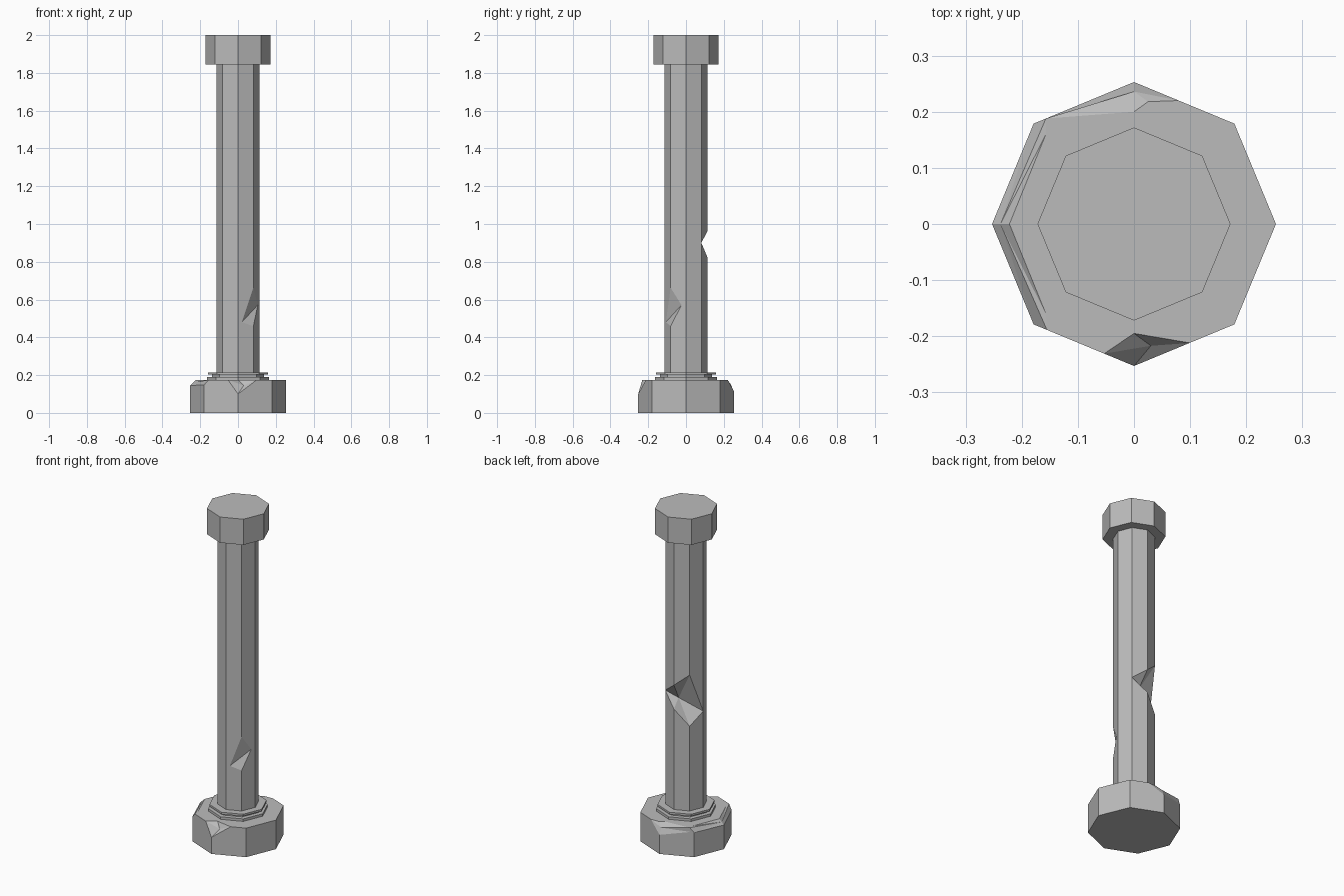
import bpy, bmesh, math
from mathutils import Vector

if "Cube" in bpy.data.objects:
    bpy.data.objects.remove(bpy.data.objects["Cube"])

stone = bpy.data.materials.new("grey stone")
stone.use_nodes = True
stone.diffuse_color = (0.5, 0.5, 0.5, 1)
stone.node_tree.nodes["Principled BSDF"].inputs["Base Color"].default_value = (0.5, 0.5, 0.5, 1)


def add_object(name, bm):
    bmesh.ops.recalc_face_normals(bm, faces=bm.faces)
    mesh = bpy.data.meshes.new(name)
    bm.to_mesh(mesh)
    bm.free()
    mesh.materials.append(stone)
    obj = bpy.data.objects.new(name, mesh)
    bpy.context.collection.objects.link(obj)
    return obj


def octagon(name, radius, bottom, top):
    """Eight-sided prism with corners on the x and y axes."""
    bm = bmesh.new()
    corners = [(radius * math.cos(i * math.pi / 4), radius * math.sin(i * math.pi / 4))
               for i in range(8)]
    face = bm.faces.new([bm.verts.new((x, y, bottom)) for x, y in corners])
    new = bmesh.ops.extrude_face_region(bm, geom=[face], use_keep_orig=True)["geom"]
    verts = [g for g in new if isinstance(g, bmesh.types.BMVert)]
    bmesh.ops.translate(bm, verts=verts, vec=(0, 0, top - bottom))
    return add_object(name, bm)


def chip(target, apex, rim, outward):
    """Break a faceted chip out: facets run from the apex to a rim on the surface."""
    apex = Vector(apex)
    bm = bmesh.new()
    inner = bm.verts.new(apex)
    outer = bm.verts.new(apex + Vector(outward))
    ring = [bm.verts.new(apex + (Vector(p) - apex) * 1.3) for p in rim]
    for a, b in zip(ring, ring[1:] + ring[:1]):
        bm.faces.new((inner, a, b))
        bm.faces.new((outer, b, a))
    cutter = add_object("chip_cutter", bm)
    cutter.hide_render = True
    mod = target.modifiers.new("chip", 'BOOLEAN')
    mod.operation = 'DIFFERENCE'
    mod.solver = 'EXACT'
    mod.object = cutter
    bpy.context.view_layer.objects.active = target
    bpy.ops.object.modifier_apply(modifier=mod.name)
    bpy.data.objects.remove(cutter)


# Stacked column parts
base = octagon("base", 0.253, 0, 0.175)
octagon("lower_moulding", 0.165, 0.175, 0.19)
octagon("moulding_neck", 0.138, 0.19, 0.203)
octagon("upper_moulding", 0.158, 0.203, 0.215)
shaft = octagon("shaft", 0.115, 0.215, 1.845)
octagon("capital", 0.172, 1.845, 2)

# Notch low on the front of the shaft
chip(shaft, (0.062, -0.066, 0.525),
     [(0.081, -0.081, 0.66), (0.02, -0.107, 0.48),
      (0.081, -0.081, 0.46), (0.104, -0.025, 0.57)], (0.4, -0.4, 0))

# Wide notch on the back of the shaft
chip(shaft, (0.012, 0.053, 0.863),
     [(0.081, 0.081, 0.9), (0, 0.115, 0.965), (-0.081, 0.081, 1.033),
      (-0.115, 0, 0.795), (-0.081, 0.081, 0.726), (0, 0.115, 0.82)], (-0.4, 0.5, 0))

# Broken rim of the base: front, back and side
top = 0.175
chip(base, (0.03, -0.217, 0.145),
     [(-0.053, -0.231, top), (0, -0.195, top), (0.1, -0.212, top),
      (0, -0.253, 0.1)], (0, -0.4, 0.3))
chip(base, (0, 0.236, 0.152),
     [(-0.157, 0.188, top), (0, 0.2, top), (0.025, 0.218, top), (0.08, 0.22, top),
      (0, 0.253, 0.115), (-0.165, 0.185, 0.15)], (0, 0.4, 0.3))
chip(base, (-0.238, 0, 0.16),
     [(-0.157, 0.188, top), (-0.157, 0.16, top), (-0.222, 0, top),
      (-0.157, -0.16, top), (-0.155, -0.189, top), (-0.179, -0.179, 0.148),
      (-0.253, 0, 0.145), (-0.179, 0.179, 0.148)], (-0.5, 0, 0.3))
